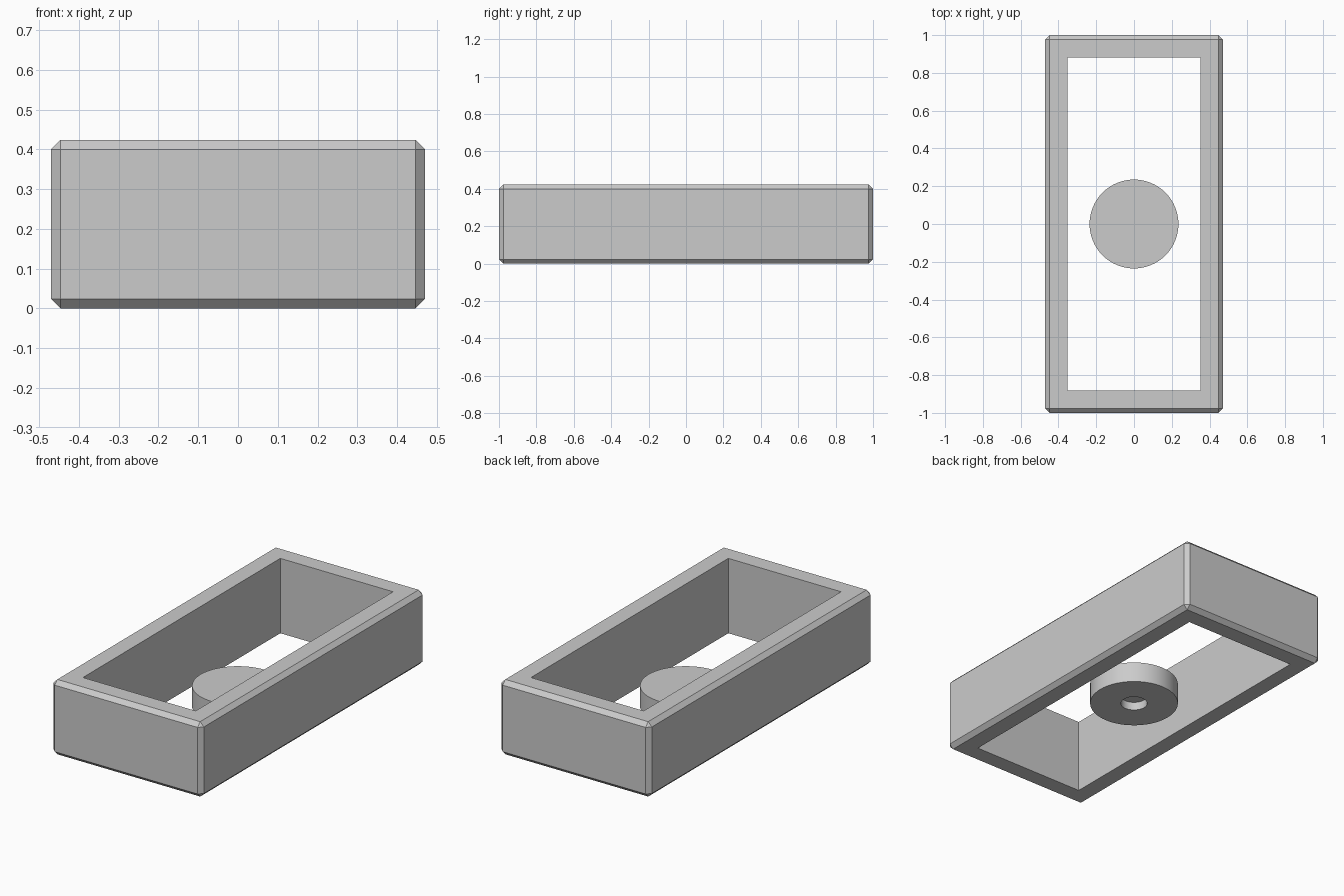
import bpy
import bmesh
import math

cube = bpy.data.objects.get("Cube")
if cube:
    bpy.data.objects.remove(cube, do_unlink=True)

# Every dimension is a multiple of one unit
U = 2 / 85

grey = bpy.data.materials.new("light grey")
grey.use_nodes = True
colour = (0.6, 0.6, 0.6, 1)
grey.diffuse_color = colour
grey.node_tree.nodes["Principled BSDF"].inputs["Base Color"].default_value = colour


def add_object(name, bm):
    bmesh.ops.recalc_face_normals(bm, faces=bm.faces)
    mesh = bpy.data.meshes.new(name)
    bm.to_mesh(mesh)
    bm.free()
    mesh.materials.append(grey)
    obj = bpy.data.objects.new(name, mesh)
    bpy.context.collection.objects.link(obj)
    return obj


# Open frame: chamfered box with a rectangular hole straight through
bm = bmesh.new()
bmesh.ops.create_cube(bm, size=1)
bmesh.ops.scale(bm, vec=(40 * U, 85 * U, 18 * U), verts=bm.verts)
bmesh.ops.translate(bm, vec=(0, 0, 9 * U), verts=bm.verts)
bmesh.ops.bevel(bm, geom=bm.edges[:], offset=U, segments=1, affect='EDGES')
bm.normal_update()
caps = [f for f in bm.faces if abs(f.normal.z) > 0.99]
bmesh.ops.inset_individual(bm, faces=caps, thickness=4 * U, use_even_offset=True)
rims = [e for f in caps for e in f.edges]
bmesh.ops.delete(bm, geom=caps, context='FACES_ONLY')
bmesh.ops.bridge_loops(bm, edges=rims)
add_object("frame", bm)

# Round puck with a blind hole in its underside, turned from a profile
profile = [(0, 5.75), (10, 5.75), (10, 0.75), (3, 0.75), (3, 2.75), (0, 2.75)]
bm = bmesh.new()
verts = [bm.verts.new((r * U, 0, z * U)) for r, z in profile]
edges = [bm.edges.new(pair) for pair in zip(verts, verts[1:])]
bmesh.ops.spin(bm, geom=verts + edges, cent=(0, 0, 0), axis=(0, 0, 1),
               angle=math.tau, steps=64, use_duplicate=False)
bmesh.ops.remove_doubles(bm, verts=bm.verts, dist=0.0001)
puck = add_object("puck", bm)

bpy.ops.object.select_all(action='DESELECT')
puck.select_set(True)
bpy.context.view_layer.objects.active = puck
bpy.ops.object.shade_smooth_by_angle(angle=math.radians(30))
